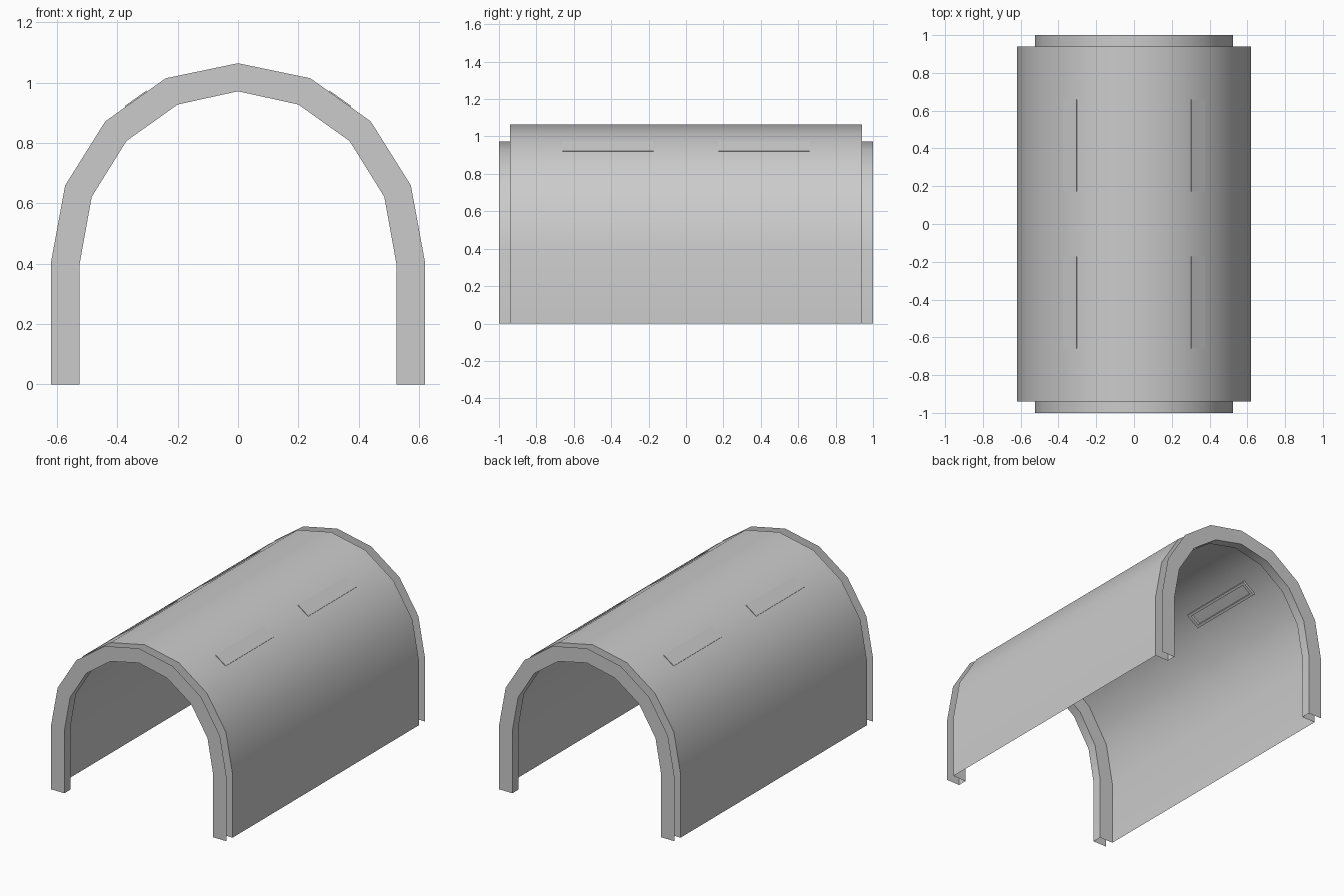
import bpy, bmesh
from mathutils import Vector

if "Cube" in bpy.data.objects:
    bpy.data.objects.remove(bpy.data.objects["Cube"])


def finish(bm, name, flip=False):
    bmesh.ops.recalc_face_normals(bm, faces=bm.faces)
    if flip:
        bmesh.ops.reverse_faces(bm, faces=bm.faces)
    me = bpy.data.meshes.new(name)
    bm.to_mesh(me)
    bm.free()
    ob = bpy.data.objects.new(name, me)
    bpy.context.collection.objects.link(ob)
    return ob


def mirrored(half):
    return [(-x, z) for x, z in half[:0:-1]] + half


# Arch profiles from the apex down to the right foot
outer = mirrored([(0, 1.065), (.24, 1.015), (.44, .872), (.573, .66), (.62, .405), (.62, 0)])
inner = mirrored([(0, .972), (.2, .928), (.37, .807), (.485, .622), (.525, .4), (.525, 0)])

# Thin arched shell; each end folds inward into a U-shaped rim channel
stations = [(outer, -1), (inner, -1), (inner, -.94), (outer, -.94),
            (outer, .94), (inner, .94), (inner, 1), (outer, 1)]
bm = bmesh.new()
rows = [[bm.verts.new((x, y, z)) for x, z in prof] for prof, y in stations]
for a, b in zip(rows, rows[1:]):
    for i in range(len(a) - 1):
        bm.faces.new((a[i], a[i + 1], b[i + 1], b[i]))
shell = finish(bm, "arched_shell")
middle = max(shell.data.polygons, key=lambda p: p.area)
if middle.normal.x * middle.center.x < 0:
    shell.data.flip_normals()
bpy.context.view_layer.objects.active = shell
shell.select_set(True)
bpy.ops.object.shade_smooth_by_angle(angle=0.6)
shell.select_set(False)


# Roof inserts: capped outside, framed recess inside
def roof_insert(name, side, yc):
    centre = Vector((side * .337, yc, .9455))
    n = Vector((side * .582, 0, .813))
    t = Vector((side * .813, 0, -.582))
    bm = bmesh.new()
    loops = []
    for hl, hw, d in [(.243, .044, .004), (.243, .044, -.004), (.26, .05, -.004),
                      (.26, .05, -.02), (.24, .034, -.02), (.24, .034, -.003)]:
        loops.append([bm.verts.new(centre + n * d + t * (hw * u) + Vector((0, hl * v, 0)))
                      for u, v in ((-1, -1), (1, -1), (1, 1), (-1, 1))])
    for a, b in zip(loops, loops[1:]):
        for i in range(4):
            j = (i + 1) % 4
            bm.faces.new((a[i], a[j], b[j], b[i]))
    bm.faces.new(loops[0])
    bm.faces.new(loops[-1])
    finish(bm, name)


for side, s in ((-1, "left"), (1, "right")):
    for y, e in ((-.416, "front"), (.416, "back")):
        roof_insert(f"roof_light_{s}_{e}", side, y)
